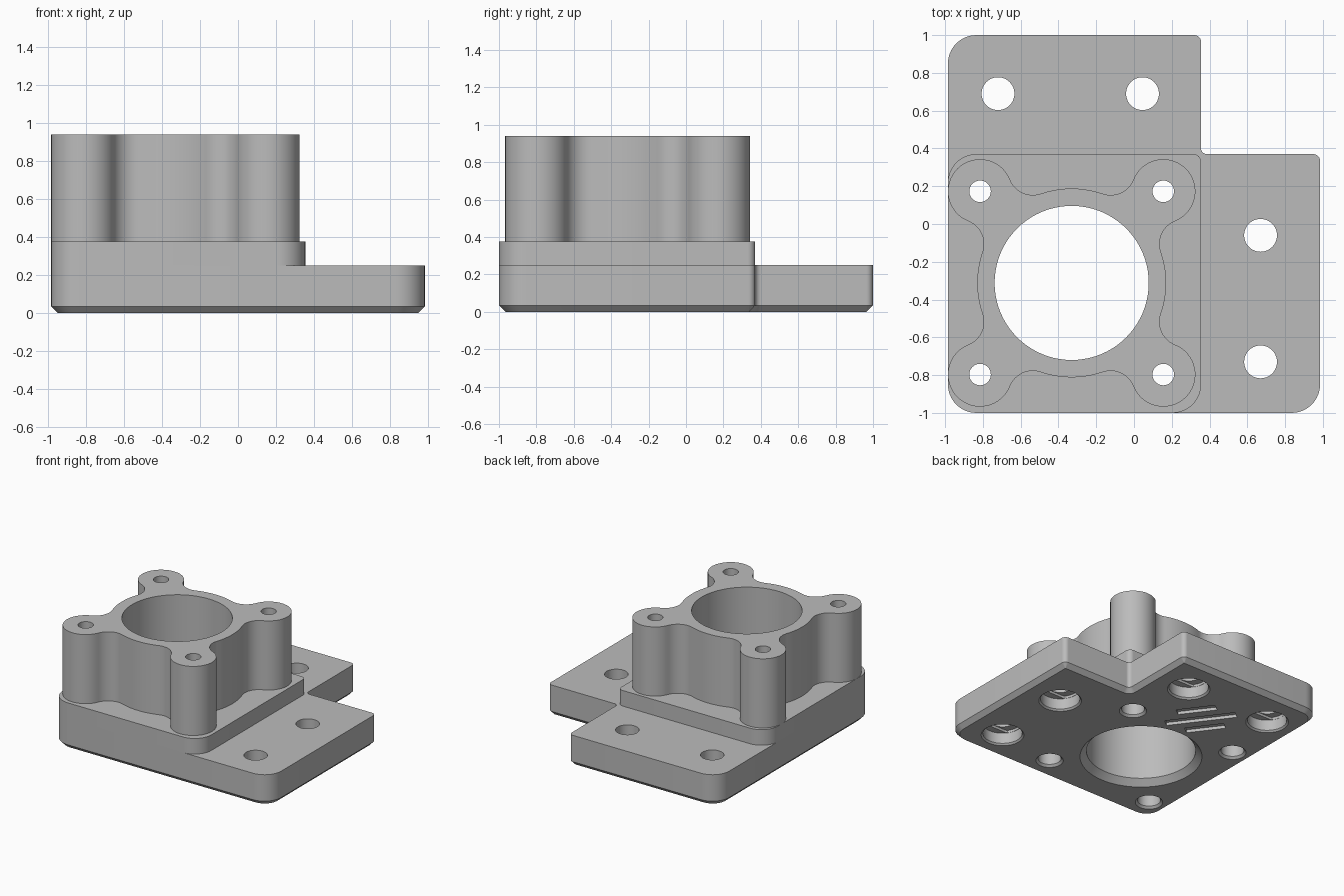
import bpy, bmesh
from math import pi, sin, cos, atan2, sqrt, hypot
from mathutils import Vector

cube = bpy.data.objects.get("Cube")
if cube:
    bpy.data.objects.remove(cube, do_unlink=True)

GREY = (0.5, 0.5, 0.5, 1)
grey = bpy.data.materials.new("plain grey")
grey.use_nodes = True
grey.diffuse_color = GREY
grey.node_tree.nodes["Principled BSDF"].inputs["Base Color"].default_value = GREY

CX, CY = -0.33, -0.312          # bore axis
BOSS_OFFSET = 0.485             # boss distance from the bore along x and y


def arc(cx, cy, r, a0, a1, n):
    """Arc points, end point left out."""
    return [Vector((cx + r * cos(a0 + (a1 - a0) * i / n),
                    cy + r * sin(a0 + (a1 - a0) * i / n))) for i in range(n)]


def rounded(corners, inset=0.0, n=10):
    """Counter-clockwise outline from (x, y, radius) corners."""
    pts = []
    for i, (x, y, r) in enumerate(corners):
        p = Vector((x, y))
        to_prev = (Vector(corners[i - 1][:2]) - p).normalized()
        to_next = (Vector(corners[(i + 1) % len(corners)][:2]) - p).normalized()
        sign = 1 if to_next.cross(to_prev) > 0 else -1
        diagonal = to_prev + to_next
        r -= sign * inset
        centre = p + diagonal * (sign * inset + r)
        for k in range(n + 1):
            t = pi / 2 * k / n
            pts.append(centre - (to_next * cos(t) + to_prev * sin(t)) * r)
    return pts


def loft(bm, layers):
    """Closed solid through (outline, z) layers."""
    rings = [[bm.verts.new((p[0], p[1], z)) for p in pts] for pts, z in layers]
    for low, high in zip(rings, rings[1:]):
        for i in range(len(low)):
            j = (i + 1) % len(low)
            bm.faces.new((low[i], low[j], high[j], high[i]))
    bm.faces.new(rings[0][::-1])
    bm.faces.new(rings[-1])


def lathe(bm, x, y, profile, n):
    """Stepped round cutter from (radius, z) pairs."""
    loft(bm, [(arc(x, y, r, 0, 2 * pi, n), z) for r, z in profile])


def add_object(name, bm):
    bmesh.ops.recalc_face_normals(bm, faces=bm.faces)
    mesh = bpy.data.meshes.new(name)
    bm.to_mesh(mesh)
    bm.free()
    mesh.materials.append(grey)
    obj = bpy.data.objects.new(name, mesh)
    bpy.context.collection.objects.link(obj)
    return obj


def add_solid(name, layers):
    bm = bmesh.new()
    loft(bm, layers)
    return add_object(name, bm)


# L-shaped base with a chamfered lower edge
L, R, S = -0.985, 0.985, 0.355
base = [(L, -1, 0.15), (R, -1, 0.15), (R, 0.37, 0.036),
        (S, 0.37, 0.03), (S, 1, 0.036), (L, 1, 0.15)]
flange = add_solid("base_plate", [(rounded(base, 0.034), 0), (rounded(base), 0.035),
                                  (rounded(base), 0.25)])

# Raised square step
square = rounded([(L, -1, 0.15), (S, -1, 0.15), (S, 0.37, 0.04), (L, 0.37, 0.15)])
step = add_solid("raised_step", [(square, 0.25), (square, 0.377)])

# Tower: round wall blended into four corner bosses
WALL, BOSS, BLEND = 0.5, 0.17, 0.13
dist = BOSS_OFFSET * sqrt(2)
along = (dist ** 2 + (WALL + BLEND) ** 2 - (BOSS + BLEND) ** 2) / (2 * dist)
across = sqrt((WALL + BLEND) ** 2 - along ** 2)
delta, beta = atan2(across, along), atan2(across, dist - along)
lobe = (arc(along, -across, BLEND, pi - delta, beta, 12)
        + arc(dist, 0, BOSS, beta - pi, pi - beta, 32)
        + arc(along, across, BLEND, -beta, delta - pi, 12)
        + arc(0, 0, WALL, delta, pi / 2 - delta, 10))
outline = []
for k in range(4):
    a = pi / 4 + k * pi / 2
    outline += [(CX + p.x * cos(a) - p.y * sin(a), CY + p.x * sin(a) + p.y * cos(a))
                for p in lobe]
tower = add_solid("bossed_tower", [(outline, 0.377), (outline, 0.94)])

# Cutter for the bore, the boss holes and the mounting holes
bm = bmesh.new()
lathe(bm, CX, CY, [(0.466, -0.01), (0.408, 0.048), (0.408, 1)], 80)
for sx in (-1, 1):
    for sy in (-1, 1):
        lathe(bm, CX + sx * BOSS_OFFSET, CY + sy * BOSS_OFFSET,
              [(0.113, -0.01), (0.086, 0.017), (0.086, 0.35), (0.057, 0.35), (0.057, 1)], 32)
mounts = [(-0.72, 0.69), (0.045, 0.69), (0.67, -0.06), (0.67, -0.73)]
for x, y in mounts:
    lathe(bm, x, y, [(0.17, -0.01), (0.147, 0.013), (0.147, 0.1), (0.087, 0.1), (0.087, 0.3)], 40)
holes = add_object("hole_cutter", bm)

# Cutter for the shallow slots above the counterbores and the underside grooves
bm = bmesh.new()
for x, y in mounts:
    slot = [(x + p.x, y + max(-0.09, min(0.09, p.y))) for p in arc(0, 0, 0.145, 0, 2 * pi, 40)]
    loft(bm, [(slot, 0.05), (slot, 0.12)])
u, v = Vector((-0.6, 0.8)), Vector((0.8, 0.6))
for shift, half in ((-0.14, 0.15), (0, 0.27), (0.14, 0.15)):
    c = Vector((-0.312, 0.405)) + v * shift
    bar = [c + u * (half * a) + v * (0.035 * b) for a, b in ((-1, -1), (-1, 1), (1, 1), (1, -1))]
    loft(bm, [(bar, -0.01), (bar, 0.025)])
grooves = add_object("groove_cutter", bm)


def cut(obj, cutter):
    mod = obj.modifiers.new("cut", 'BOOLEAN')
    mod.operation, mod.solver, mod.object = 'DIFFERENCE', 'EXACT', cutter
    bpy.ops.object.modifier_apply(modifier=mod.name)


for obj in (flange, step, tower):
    bpy.ops.object.select_all(action='DESELECT')
    obj.select_set(True)
    bpy.context.view_layer.objects.active = obj
    cut(obj, holes)
    if obj == flange:
        cut(obj, grooves)
    bpy.ops.object.shade_smooth_by_angle(angle=pi / 6)

for helper in (holes, grooves):
    bpy.data.objects.remove(helper, do_unlink=True)
